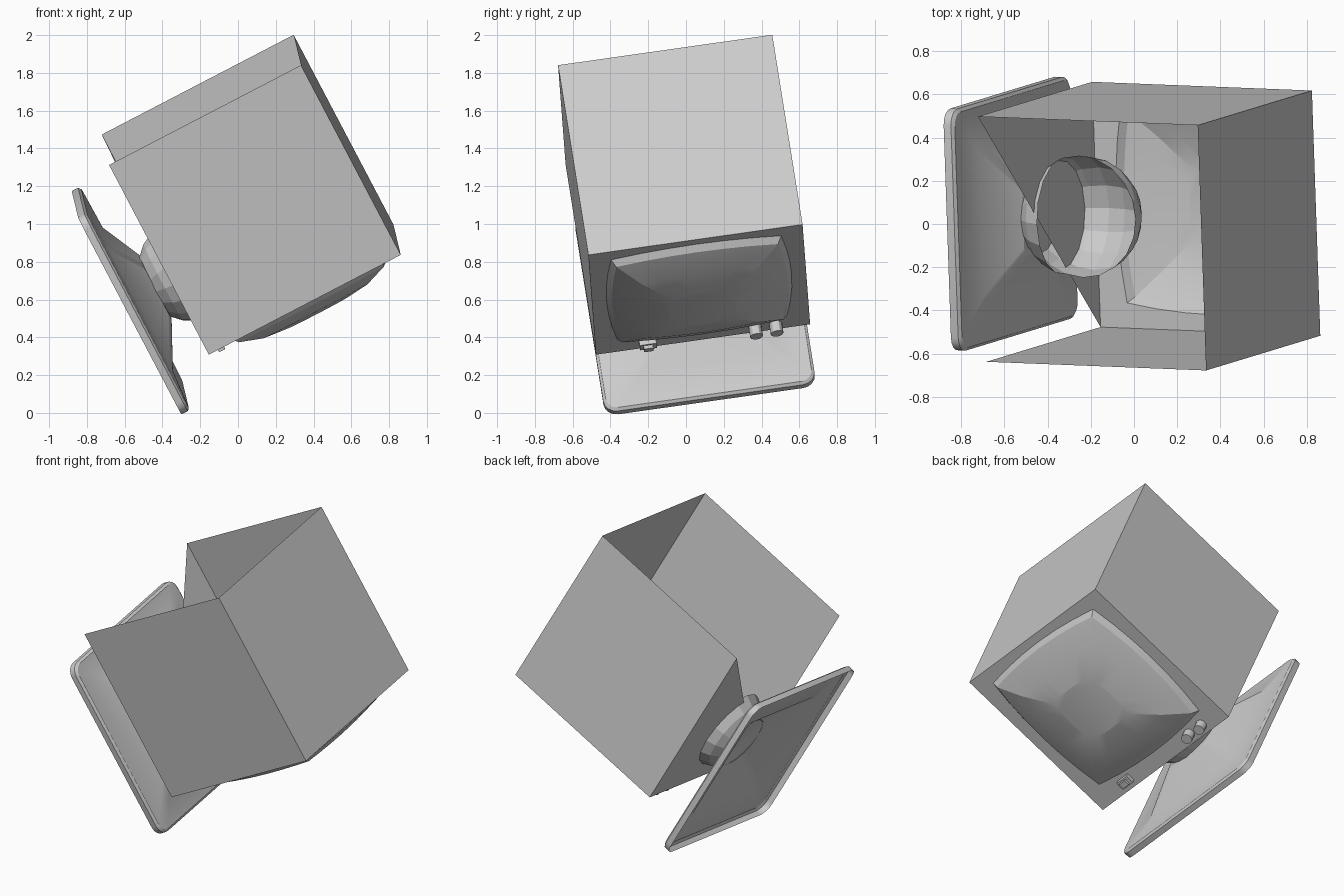
import bpy, bmesh, math
from mathutils import Matrix, Vector

if "Cube" in bpy.data.objects:
    bpy.data.objects.remove(bpy.data.objects["Cube"])

# Tilted frame of the whole monitor: x along the width, y to its back, z to its top
up = Vector((0.887, -0.035, 0.461)).normalized()
right = Vector((-0.464, -0.140, 0.875)).cross(up).normalized()
back = up.cross(right)
FRAME = Matrix.Translation((0.07, -0.01, 1.155)) @ Matrix((right, back, up)).transposed().to_4x4()

grey = bpy.data.materials.new("light_grey_plastic")
grey.diffuse_color = (0.6, 0.6, 0.6, 1)
grey.use_nodes = True
grey.node_tree.nodes["Principled BSDF"].inputs["Base Color"].default_value = grey.diffuse_color


def finish(name, bm, smooth=None):
    bmesh.ops.remove_doubles(bm, verts=bm.verts, dist=0.0005)
    bmesh.ops.recalc_face_normals(bm, faces=bm.faces)
    me = bpy.data.meshes.new(name)
    bm.to_mesh(me)
    bm.free()
    ob = bpy.data.objects.new(name, me)
    bpy.context.collection.objects.link(ob)
    me.materials.append(grey)
    ob.matrix_world = FRAME
    if smooth:
        bpy.ops.object.select_all(action='DESELECT')
        ob.select_set(True)
        bpy.context.view_layer.objects.active = ob
        bpy.ops.object.shade_smooth_by_angle(angle=math.radians(smooth))
    return ob


def loft(bm, rings, cap=False):
    loops = [[bm.verts.new(p) for p in r] for r in rings]
    n = len(loops[0])
    for a, b in zip(loops, loops[1:]):
        for i in range(n):
            bm.faces.new((a[i], a[(i + 1) % n], b[(i + 1) % n], b[i]))
    if cap:
        bm.faces.new(loops[-1])


def pillow(half, bulge, y, zc=0.0, steps=6):
    """Square outline with outward-curved sides, standing in the xz plane."""
    pts = []
    for side in range(4):
        a = side * math.pi / 2
        for k in range(steps):
            t = -1 + 2 * k / steps
            u, v = half * t, -half - bulge * (1 - t * t)
            pts.append((u * math.cos(a) - v * math.sin(a), y,
                        zc + u * math.sin(a) + v * math.cos(a)))
    return pts


def rounded(hx, hy, r, z, yc, steps=4):
    """Rounded rectangle lying in the xy plane."""
    pts = []
    for q, (sx, sy) in enumerate(((1, 1), (-1, 1), (-1, -1), (1, -1))):
        for k in range(steps + 1):
            a = (q + k / steps) * math.pi / 2
            pts.append((sx * (hx - r) + r * math.cos(a),
                        yc + sy * (hy - r) + r * math.sin(a), z))
    return pts


H = 0.573      # half size of the casing
SCR_Z = 0.025  # screen centre height

# Casing: thin walls, open back, half of the underside missing
bm = bmesh.new()
c = {(x, y, z): bm.verts.new((x * H, y * H, z * H))
     for x in (-1, 1) for y in (-1, 1) for z in (-1, 1)}
for x in (-1, 1):
    bm.faces.new([c[x, -1, -1], c[x, 1, -1], c[x, 1, 1], c[x, -1, 1]])
bm.faces.new([c[-1, -1, 1], c[1, -1, 1], c[1, 1, 1], c[-1, 1, 1]])
bm.faces.new([c[1, 1, -1], c[1, -1, -1], c[-1, -1, -1]])
finish("casing", bm)

# Front bezel with the screen opening
bm = bmesh.new()
loft(bm, [pillow(H, 0, -H), pillow(0.455, 0.04, -H, SCR_Z)])
finish("front_bezel", bm)

# Bulging picture tube
bm = bmesh.new()
profile = ((1.0, 0.0), (0.95, 0.035), (0.68, 0.095), (0.36, 0.13))
loft(bm, [pillow(0.455 * s, 0.04 * s, -H - d, SCR_Z) for s, d in profile], cap=True)
finish("screen", bm, 12)

# Two round knobs
for i, x in enumerate((0.28, 0.39)):
    bm = bmesh.new()
    bmesh.ops.create_cone(bm, cap_ends=True, segments=12, radius1=0.034, radius2=0.034, depth=0.06,
                          matrix=Matrix.Translation((x, -H - 0.03, -0.51))
                          @ Matrix.Rotation(math.pi / 2, 4, 'X'))
    finish("knob_%d" % (i + 1), bm, 30)

# Power button: a frame block with a smaller key on it
for name, w, d, h in (("button_frame", 0.09, 0.03, 0.055), ("button_key", 0.05, 0.05, 0.035)):
    bm = bmesh.new()
    bmesh.ops.create_cube(bm, size=1, matrix=Matrix.Translation((-0.295, -H - d / 2, -0.51))
                          @ Matrix.Diagonal((w, d, h, 1)))
    finish(name, bm)

# Swivel ball: hollow, open in its upper back quarter
BALL = Vector((0, -0.2, -0.46))
bm = bmesh.new()
bmesh.ops.create_uvsphere(bm, u_segments=16, v_segments=10, radius=0.285,
                          matrix=Matrix.Translation(BALL))
gone = [f for f in bm.faces
        if f.calc_center_median().y > BALL.y and f.calc_center_median().z > -0.56]
bmesh.ops.delete(bm, geom=gone, context='FACES')
low = bmesh.ops.bisect_plane(bm, geom=bm.verts[:] + bm.edges[:] + bm.faces[:],
                             plane_co=(0, 0, -0.68), plane_no=(0, 0, -1), clear_outer=True)
finish("swivel_ball", bm)

# Stand: hollow tray with a rounded rim and a raised centre
YC = -0.205
bm = bmesh.new()
loft(bm, [rounded(0.565, 0.595, 0.07, -0.85, YC),
          rounded(0.565, 0.595, 0.07, -0.812, YC),
          rounded(0.55, 0.58, 0.06, -0.80, YC),
          rounded(0.375, 0.38, 0.04, -0.79, YC - 0.01),
          rounded(0.17, 0.17, 0.04, -0.675, YC)], cap=True)
finish("stand_base", bm, 25)
